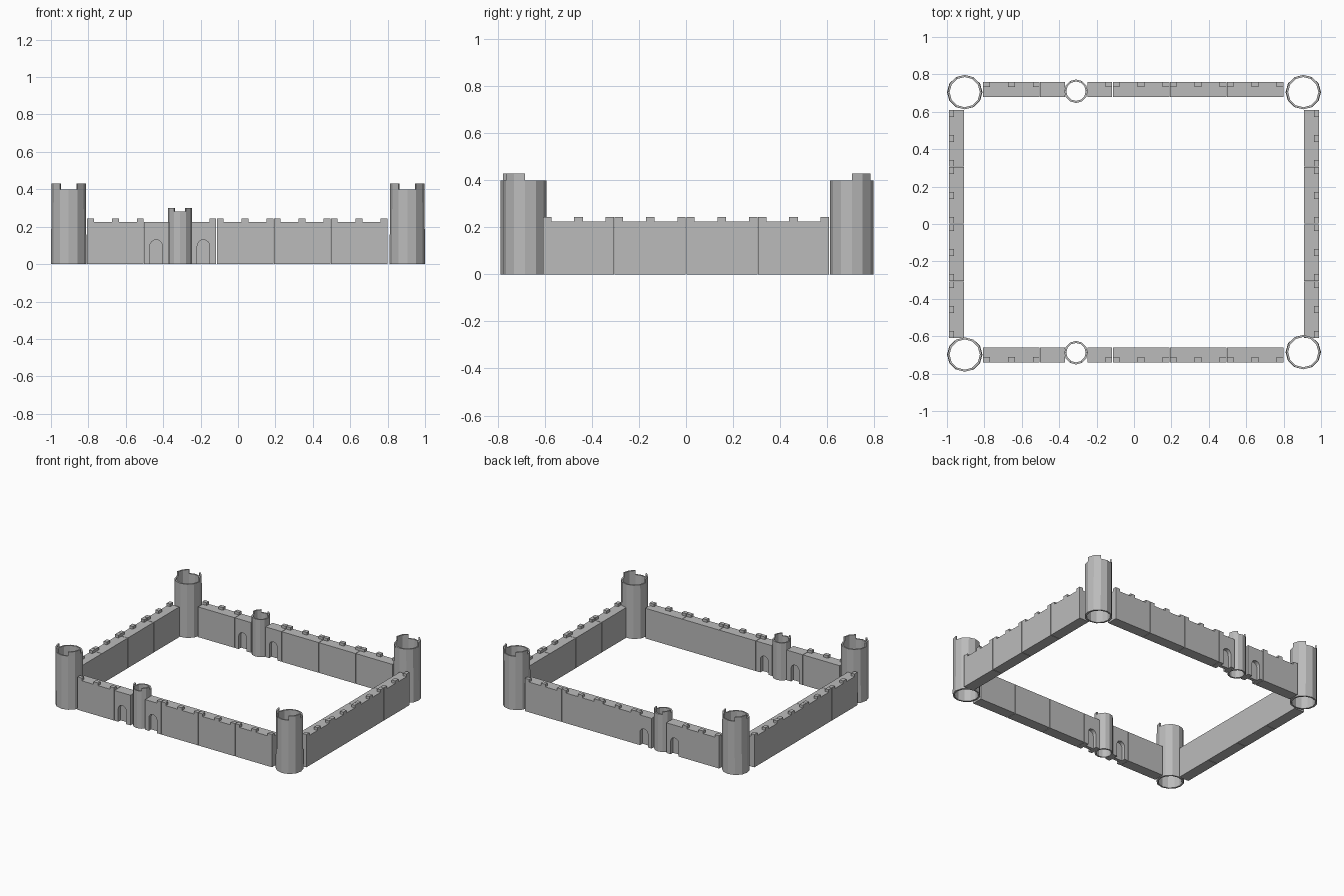
import bpy, bmesh
from math import cos, sin, pi
from mathutils import Matrix, Vector

cube = bpy.data.objects.get("Cube")
if cube:
    bpy.data.objects.remove(cube, do_unlink=True)

stone = bpy.data.materials.new("grey_stone")
stone.use_nodes = True
GREY = (0.5, 0.5, 0.5, 1)
stone.diffuse_color = GREY
stone.node_tree.nodes["Principled BSDF"].inputs["Base Color"].default_value = GREY

SIDES = 12
WALL_H, MERLON_H = 0.225, 0.245
THICK, MERLON_T = 0.08, 0.028
SEG, GAP = 0.305, 0.003
GATE_X = -0.31


def finish(name, bm):
    bmesh.ops.recalc_face_normals(bm, faces=bm.faces)
    mesh = bpy.data.meshes.new(name)
    bm.to_mesh(mesh)
    bm.free()
    mesh.materials.append(stone)
    obj = bpy.data.objects.new(name, mesh)
    bpy.context.scene.collection.objects.link(obj)
    return obj


def box(bm, lo, hi):
    lo, hi = Vector(lo), Vector(hi)
    size = hi - lo
    mat = Matrix.Translation((lo + hi) / 2) @ Matrix.Diagonal((*size, 1))
    bmesh.ops.create_cube(bm, size=1, matrix=mat)


def ring_block(bm, r_in, r_out, z0, z1, start, steps, flare=1.0):
    """Curved block between two radii; a full turn closes into a tube."""
    full = steps == SIDES
    rows = []
    for i in range(steps if full else steps + 1):
        a = 2 * pi * (start + i) / SIDES
        c, s = cos(a), sin(a)
        rows.append([bm.verts.new(p) for p in (
            (r_in * c, r_in * s, z0), (r_out * c * flare, r_out * s, z0),
            (r_out * c, r_out * s, z1), (r_in * c, r_in * s, z1))])
    for i in range(steps):
        a, b = rows[i], rows[(i + 1) % len(rows)]
        for k in range(4):
            n = (k + 1) % 4
            bm.faces.new((a[k], a[n], b[n], b[k]))
    if not full:
        bm.faces.new(rows[0])
        bm.faces.new(rows[-1][::-1])


def tower(name, x, y, r_out, r_in, height, top, flare):
    """Hollow tower with two merlons on the side facing outward."""
    bm = bmesh.new()
    ring_block(bm, r_in, r_out, 0, height, 0, SIDES, flare)
    half = 0 if y > 0 else SIDES // 2
    for start in (0, 4):
        ring_block(bm, r_in, r_out, height, top, half + start, 2)
    bmesh.ops.translate(bm, verts=bm.verts, vec=(x, y, 0))
    return finish(name, bm)


def wall_piece(name, start, length, place, merlons):
    """Wall along local x with its outer face at local y = 0, inside at +y."""
    bm = bmesh.new()
    box(bm, (start + GAP / 2, 0, 0), (start + length - GAP / 2, THICK, WALL_H))
    for a, b in merlons:
        box(bm, (start + a, 0, WALL_H), (start + b, MERLON_T, MERLON_H))
    bm.transform(place)
    return finish(name, bm)


def segment(name, start, place):
    m = 0.037
    mid = SEG / 2
    return wall_piece(name, start, SEG, place,
                      [(GAP / 2, m), (mid - m / 2, mid + m / 2), (SEG - m, SEG - GAP / 2)])


def carve_arch(wall, x, place):
    """Cut a blind arched doorway into both faces of a wall."""
    w, spring, depth = 0.033, 0.097, 0.028
    bm = bmesh.new()
    for y0, y1 in ((-0.02, depth), (THICK - depth, THICK + 0.02)):
        pts = [(x - w, -0.02), (x + w, -0.02)]
        pts += [(x + w * cos(pi * i / 8), spring + w * sin(pi * i / 8)) for i in range(9)]
        face = bm.faces.new([bm.verts.new((px, y0, pz)) for px, pz in pts])
        new = bmesh.ops.extrude_face_region(bm, geom=[face])["geom"]
        verts = [v for v in new if isinstance(v, bmesh.types.BMVert)]
        bmesh.ops.translate(bm, verts=verts, vec=(0, y1 - y0, 0))
    bm.transform(place)
    cutter = finish("arch_cutter", bm)
    cutter.hide_render = True
    mod = wall.modifiers.new("arch", "BOOLEAN")
    mod.operation, mod.object, mod.solver = "DIFFERENCE", cutter, "EXACT"
    bpy.context.view_layer.objects.active = wall
    bpy.ops.object.modifier_apply(modifier=mod.name)
    bpy.data.objects.remove(cutter, do_unlink=True)


# Front and back walls, each with a small gate tower between two arched bays
mirror_y = Matrix.Diagonal((1, -1, 1, 1))
for side, place in (("front", Matrix.Translation((0, -0.74, 0))),
                    ("back", Matrix.Translation((0, 0.76, 0)) @ mirror_y)):
    for i, start in enumerate((-0.808, -0.115, 0.19, 0.495)):
        segment(f"{side}_wall_{i + 1}", start, place)
    bay = 0.135
    left_merlons = [(GAP / 2, 0.037), (0.043, 0.083), (0.093, 0.133)]
    right_merlons = [(bay - b, bay - a) for a, b in left_merlons]
    for label, start, arch, merlons in (
            ("right", -0.503, -0.438, left_merlons),
            ("left", -0.25, -0.185, right_merlons)):
        piece = wall_piece(f"{side}_gate_bay_{label}", start, bay, place, merlons)
        carve_arch(piece, arch, place)
    y = -0.688 if side == "front" else 0.71
    tower(f"{side}_gate_tower", GATE_X, y, 0.063, 0.052, 0.28, 0.3, 1.0)

# Side walls
for side, place in (
        ("left", Matrix.Translation((0.99, 0, 0)) @ Matrix.Rotation(pi / 2, 4, "Z")),
        ("right", Matrix.Translation((-0.99, 0, 0)) @ Matrix.Rotation(-pi / 2, 4, "Z"))):
    for i in range(4):
        segment(f"{side}_wall_{i + 1}", (i - 2) * SEG, place)

# Corner towers
for name, x, y in (("front_right", -0.905, -0.698), ("front_left", 0.905, -0.685),
                   ("back_right", -0.905, 0.705), ("back_left", 0.905, 0.705)):
    tower(f"{name}_tower", x, y, 0.092, 0.081, 0.4, 0.43, 1.03)
